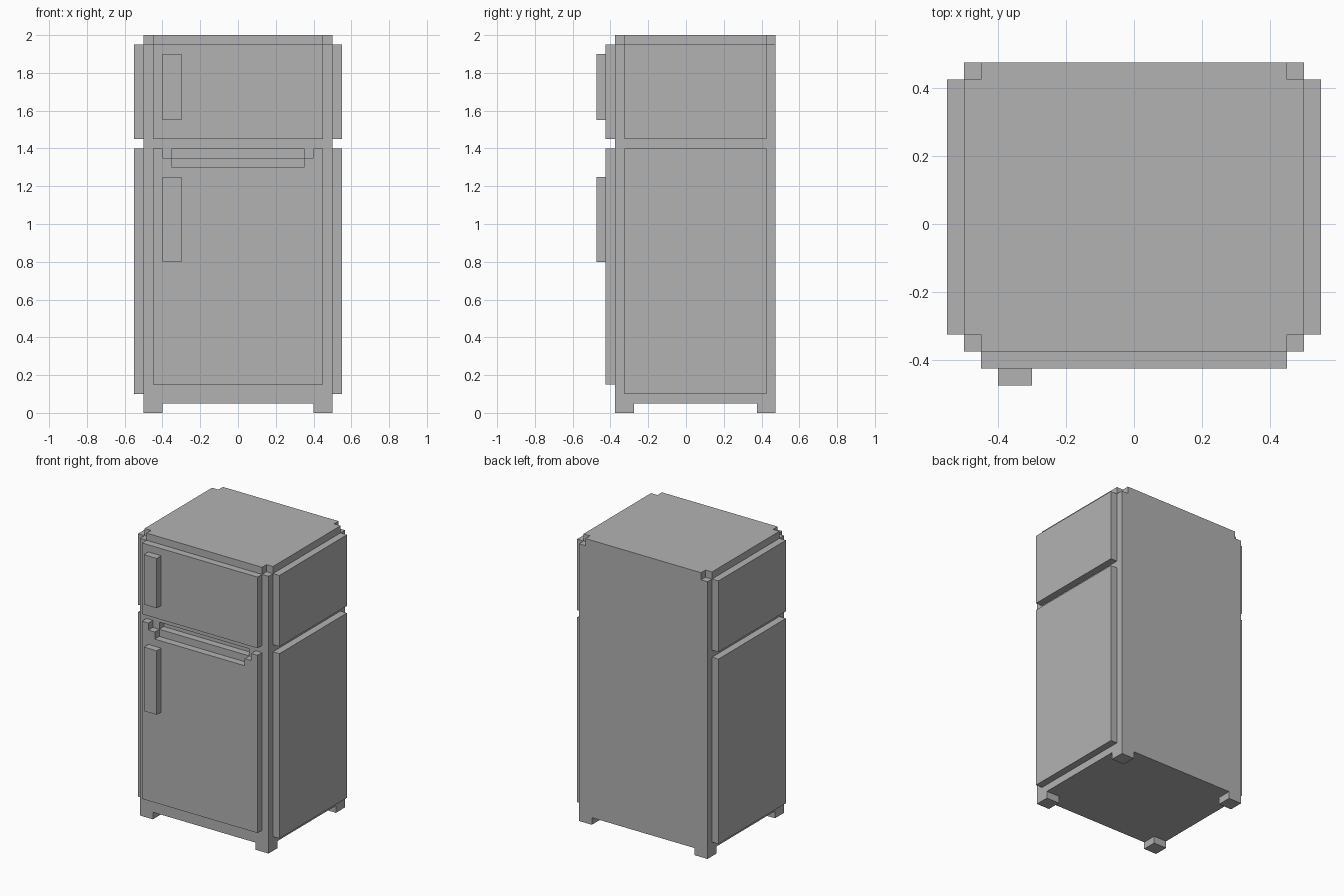
import bpy
import bmesh
from mathutils import Vector

if "Cube" in bpy.data.objects:
    bpy.data.objects.remove(bpy.data.objects["Cube"], do_unlink=True)

GREY = (0.448, 0.448, 0.448, 1)
grey = bpy.data.materials.new("light grey")
grey.use_nodes = True
grey.diffuse_color = GREY
grey.node_tree.nodes["Principled BSDF"].inputs["Base Color"].default_value = GREY


def finish(name, bm):
    mesh = bpy.data.meshes.new(name)
    bmesh.ops.recalc_face_normals(bm, faces=bm.faces)
    bm.to_mesh(mesh)
    bm.free()
    mesh.materials.append(grey)
    obj = bpy.data.objects.new(name, mesh)
    bpy.context.collection.objects.link(obj)
    return obj


def box(name, xs, ys, zs):
    """Box spanning the given (low, high) pair on each axis."""
    low, high = (Vector(p) for p in zip(xs, ys, zs))
    bm = bmesh.new()
    bmesh.ops.create_cube(bm, size=1)
    bmesh.ops.scale(bm, vec=high - low, verts=bm.verts)
    bmesh.ops.translate(bm, vec=(low + high) / 2, verts=bm.verts)
    return finish(name, bm)


def front_plate(name, outline, y, depth):
    """Outline in x and z, extruded backwards from y."""
    bm = bmesh.new()
    face = bm.faces.new([bm.verts.new((x, y, z)) for x, z in outline])
    extruded = bmesh.ops.extrude_face_region(bm, geom=[face])["geom"]
    moved = [v for v in extruded if isinstance(v, bmesh.types.BMVert)]
    bmesh.ops.translate(bm, vec=(0, depth, 0), verts=moved)
    return finish(name, bm)


def cut(target, cutter):
    mod = target.modifiers.new(cutter.name, "BOOLEAN")
    mod.operation = "DIFFERENCE"
    mod.solver = "EXACT"
    mod.object = cutter
    cutter.hide_render = True
    cutter.hide_set(True)


FRONT, BACK, HALF, STEP = -0.375, 0.475, 0.5, 0.05

# Cabinet, with feet left standing by two crossing cuts underneath
cabinet = box("cabinet", (-HALF, HALF), (FRONT, BACK), (0, 2))
cut(cabinet, box("underside_cutter_long", (-0.4, 0.4), (-1, 1), (-0.1, STEP)))
cut(cabinet, box("underside_cutter_wide", (-1, 1), (FRONT + 0.1, BACK - 0.1), (-0.1, STEP)))

# Notched top corners
for side, x in (("right", -HALF), ("left", HALF)):
    for end, y in (("front", FRONT), ("back", BACK)):
        cut(cabinet, box(f"corner_cutter_{end}_{side}", (x - STEP, x + STEP),
                         (y - STEP, y + STEP), (1.95, 2.1)))

# Finger groove behind the lower door's top edge
cut(cabinet, box("groove_cutter", (-0.35, 0.35), (FRONT - STEP, FRONT + STEP), (1.35, 1.4)))

# Doors, the lower one with a stepped grip opening
box("freezer_door", (-0.45, 0.45), (FRONT - STEP, FRONT), (1.45, 1.95))
half = [(0.45, 0.15), (0.45, 1.4), (0.4, 1.4), (0.4, 1.35), (0.35, 1.35), (0.35, 1.3)]
front_plate("fridge_door", half + [(-x, z) for x, z in reversed(half)], FRONT - STEP, STEP)

# Door handles
for name, zs in (("freezer_handle", (1.55, 1.9)), ("fridge_handle", (0.8, 1.25))):
    box(name, (-0.4, -0.3), (FRONT - 2 * STEP, FRONT - STEP), zs)

# Raised side panels
for side, xs in (("left", (HALF, HALF + STEP)), ("right", (-HALF - STEP, -HALF))):
    for level, zs in (("upper", (1.45, 1.95)), ("lower", (0.1, 1.4))):
        box(f"{level}_{side}_panel", xs, (FRONT + STEP, BACK - STEP), zs)
